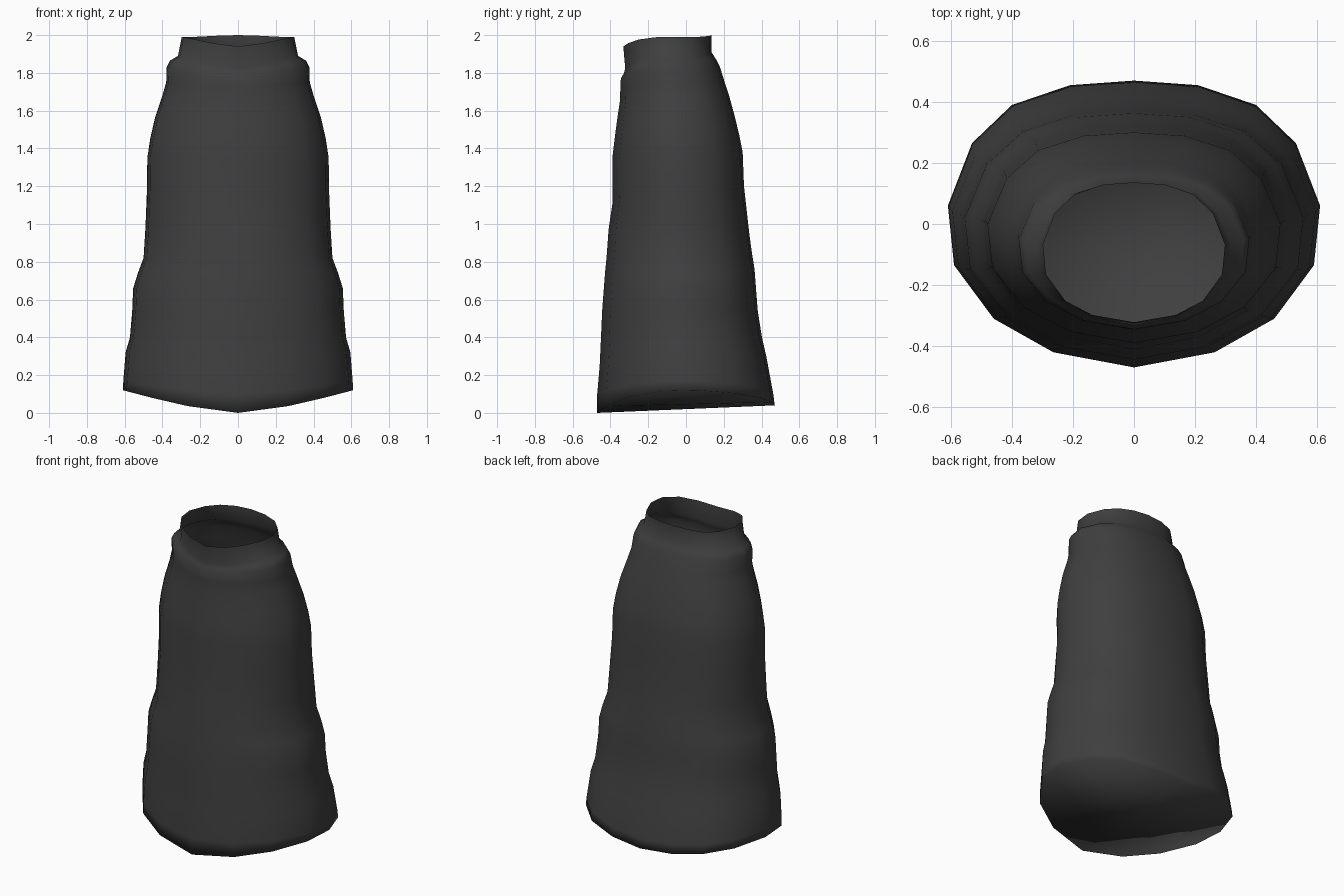
import bpy
import bmesh

# Dark cloth
cloth = bpy.data.materials.new("dark grey cloth")
cloth.diffuse_color = (0.05, 0.05, 0.05, 1)

# Right half of the cross-section, back centre to front centre (unit size)
half = [(0, 1), (0.344, 0.968), (0.656, 0.83), (0.87, 0.564), (1, 0.128),
        (0.967, -0.287), (0.754, -0.66), (0.434, -0.894), (0, -1)]
section = half + [(-u, v) for u, v in half[-2:0:-1]]
N = len(section)

# Rings from hem to waist: half width, front y, back y, front z, side z, back z
rings = [
    (0.61, -0.47, 0.47, 0.00, 0.12, 0.04),
    (0.607, -0.47, 0.462, 0.10, 0.17, 0.10),
    (0.595, -0.457, 0.425, 0.25, 0.32, 0.30),
    (0.572, -0.45, 0.402, 0.40, 0.40, 0.40),
    (0.56, -0.444, 0.38, 0.54, 0.54, 0.54),
    (0.555, -0.435, 0.372, 0.66, 0.66, 0.64),
    (0.53, -0.428, 0.363, 0.75, 0.74, 0.76),
    (0.50, -0.42, 0.347, 0.83, 0.82, 0.86),
    (0.49, -0.41, 0.335, 0.97, 0.98, 0.95),
    (0.482, -0.388, 0.307, 1.12, 1.18, 1.20),
    (0.48, -0.39, 0.30, 1.35, 1.35, 1.38),
    (0.465, -0.378, 0.282, 1.45, 1.45, 1.47),
    (0.44, -0.365, 0.258, 1.55, 1.56, 1.57),
    (0.40, -0.35, 0.228, 1.65, 1.68, 1.68),
    (0.38, -0.347, 0.205, 1.73, 1.75, 1.75),
    (0.378, -0.345, 0.18, 1.77, 1.83, 1.83),
    (0.36, -0.328, 0.16, 1.80, 1.865, 1.87),
    (0.318, -0.322, 0.135, 1.825, 1.89, 1.91),
    (0.298, -0.332, 0.135, 1.94, 1.99, 2.00),
]

bm = bmesh.new()
loops = []
for w, yf, yb, zf, zs, zb in rings:
    loop = []
    for u, v in section:
        t = (v + 1) / 2
        side = abs(u) ** 1.5
        z = side * zs + (1 - side) * (zf + (zb - zf) * t)
        loop.append(bm.verts.new((u * w, yf + (yb - yf) * t, z)))
    loops.append(loop)

# Skirt wall, open at the waist
for a, b in zip(loops, loops[1:]):
    for i in range(N):
        j = (i + 1) % N
        bm.faces.new((a[i], a[j], b[j], b[i]))

# Saddle-shaped closure across the hem, in front-to-back strips
hem = loops[0]
for s in (1, -1):
    for i in range(3):
        bm.faces.new([hem[(s * k) % N] for k in (i, i + 1, 7 - i, 8 - i)])
    bm.faces.new([hem[(s * k) % N] for k in (3, 4, 5)])

bmesh.ops.recalc_face_normals(bm, faces=bm.faces)
# Wall normals must point away from the axis
bm.normal_update()
if sum(f.normal.dot(f.calc_center_median()) for f in bm.faces) < 0:
    bmesh.ops.reverse_faces(bm, faces=bm.faces)
for f in bm.faces:
    f.smooth = True

mesh = bpy.data.meshes.new("skirt")
bm.to_mesh(mesh)
bm.free()
mesh.materials.append(cloth)
skirt = bpy.data.objects.new("skirt", mesh)
bpy.context.collection.objects.link(skirt)
